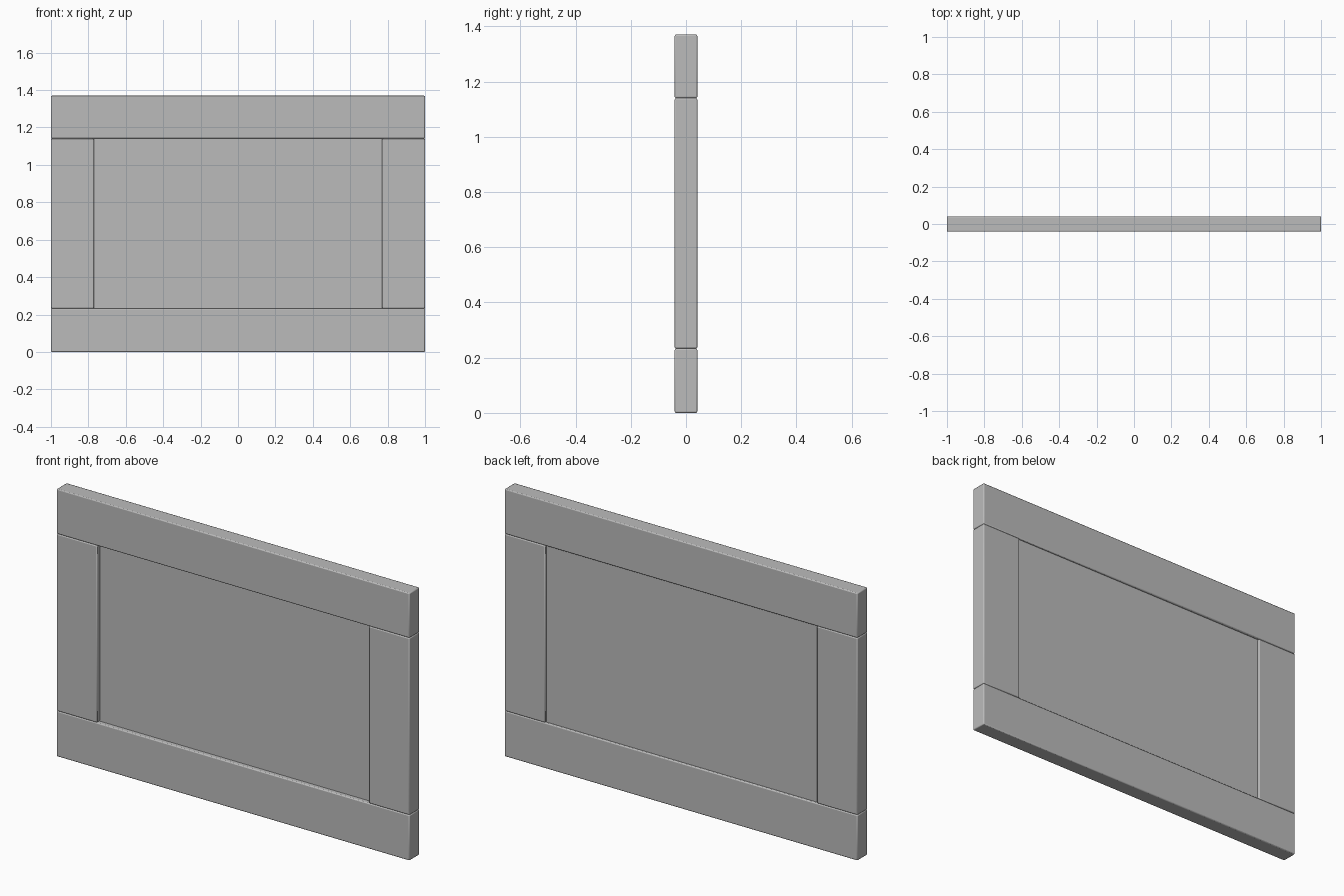
import bpy

if "Cube" in bpy.data.objects:
    bpy.data.objects.remove(bpy.data.objects["Cube"])

W, H, D = 2.0, 1.37, 0.082   # overall width, height, thickness
RAIL = 0.23                  # width of the frame boards

grey = bpy.data.materials.new("plain_grey")
grey.diffuse_color = (0.5, 0.5, 0.5, 1)
grey.use_nodes = True
grey.node_tree.nodes["Principled BSDF"].inputs["Base Color"].default_value = grey.diffuse_color


def board(name, x, y, z, bevel=0.005):
    """Box between the given (min, max) ranges, with softened edges."""
    spans = (x, y, z)
    bpy.ops.mesh.primitive_cube_add(size=1, location=[(a + b) / 2 for a, b in spans])
    ob = bpy.context.object
    ob.name = name
    ob.scale = [b - a for a, b in spans]
    bpy.ops.object.transform_apply(location=False, rotation=False, scale=True)
    ob.data.materials.append(grey)
    if bevel:
        mod = ob.modifiers.new("soft_edges", "BEVEL")
        mod.width = bevel
        mod.segments = 2
        bpy.ops.object.shade_smooth_by_angle()
    return ob


depth = (-D / 2, D / 2)

# Horizontal rails across the full width
board("bottom_rail", (-W / 2, W / 2), depth, (0, RAIL + 0.003))
board("top_rail", (-W / 2, W / 2), depth, (H - RAIL, H))

# Upright stiles between the rails
for side, name in ((-1, "left_stile"), (1, "right_stile")):
    xs = sorted((side * W / 2, side * (W / 2 - RAIL)))
    board(name, xs, depth, (RAIL + 0.003, H - RAIL))

# Recessed centre panel, set deeper on the front than on the back
board("centre_panel", (-W / 2 + RAIL - 0.01, W / 2 - RAIL + 0.01), (-0.018, 0.03),
      (RAIL - 0.007, H - RAIL + 0.01), bevel=0)
